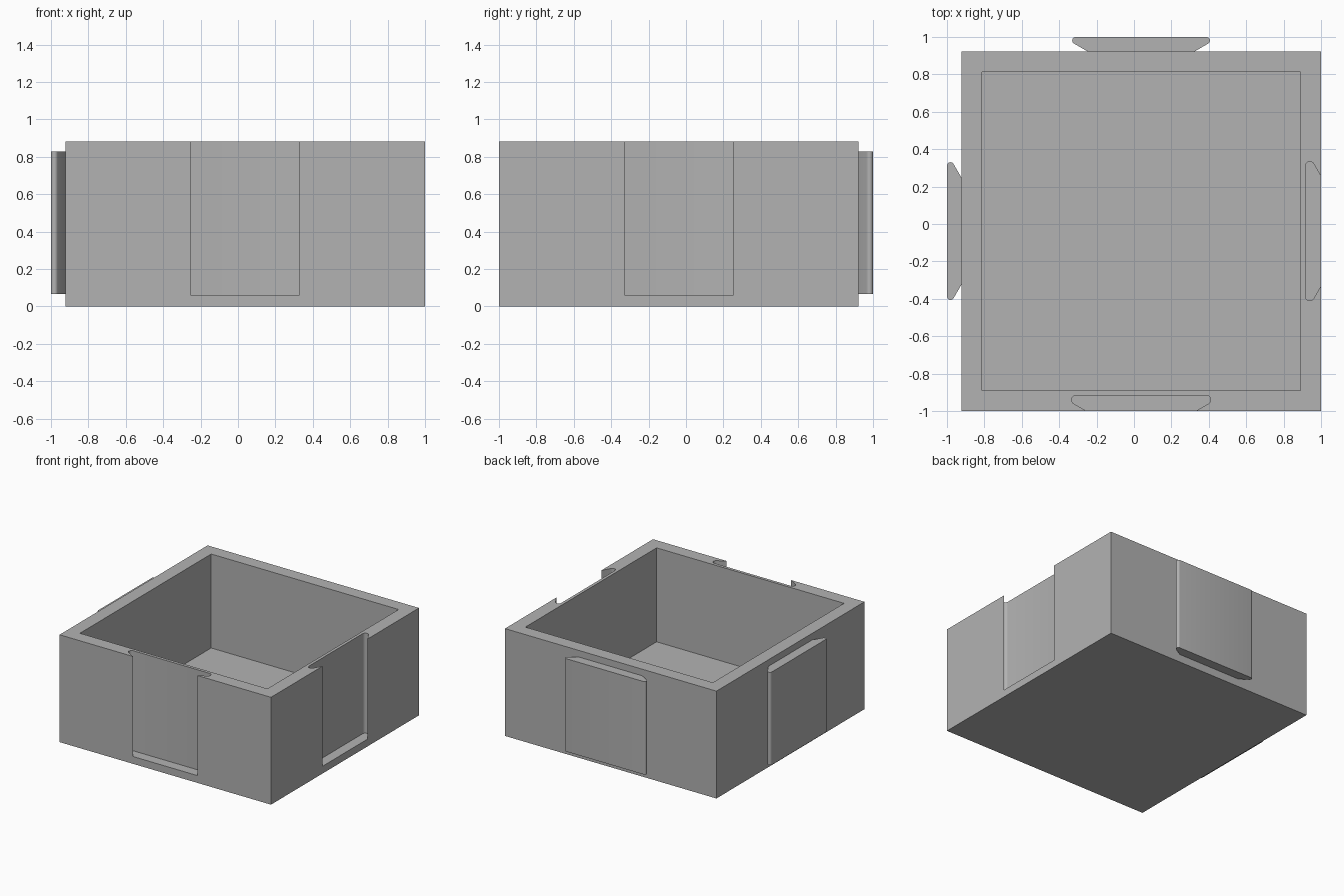
import bpy, bmesh, math
from mathutils import Matrix, Vector

if "Cube" in bpy.data.objects:
    bpy.data.objects.remove(bpy.data.objects["Cube"])

grey = bpy.data.materials.new("light grey")
grey.diffuse_color = (0.448, 0.448, 0.448, 1)
grey.use_nodes = True
grey.node_tree.nodes["Principled BSDF"].inputs["Base Color"].default_value = grey.diffuse_color

HEIGHT = 0.882


def add_object(name, bm):
    bmesh.ops.recalc_face_normals(bm, faces=bm.faces[:])
    mesh = bpy.data.meshes.new(name)
    bm.to_mesh(mesh)
    bm.free()
    mesh.materials.append(grey)
    obj = bpy.data.objects.new(name, mesh)
    bpy.context.collection.objects.link(obj)
    return obj


def block(name, lo, hi):
    lo, hi = Vector(lo), Vector(hi)
    bm = bmesh.new()
    bmesh.ops.create_cube(bm, size=1, matrix=Matrix.Translation((lo + hi) / 2)
                          @ Matrix.Diagonal((*(hi - lo), 1)))
    return add_object(name, bm)


def dovetail(name, half, depth, r, root, z0, z1, at, turn):
    """Upright prism that widens along local +y at 60 degrees, with round corners."""
    cx = half + math.sqrt(3) * (depth - r) - 2 * r   # centre of the round corner
    side = [(half, -root), (half, 0)]
    for i in range(9):
        a = math.radians(-60 + 150 * i / 8)
        side.append((cx + r * math.cos(a), depth - r + r * math.sin(a)))
    outline = side + [(-x, y) for x, y in reversed(side)]
    bm = bmesh.new()
    face = bm.faces.new([bm.verts.new((x, y, z0)) for x, y in outline])
    top = bmesh.ops.extrude_face_region(bm, geom=[face])["geom"]
    bmesh.ops.translate(bm, vec=(0, 0, z1 - z0),
                        verts=[v for v in top if isinstance(v, bmesh.types.BMVert)])
    bm.transform(Matrix.Translation((*at, 0)) @ Matrix.Rotation(turn, 4, 'Z'))
    return add_object(name, bm)


def activate(obj):
    bpy.ops.object.select_all(action='DESELECT')
    obj.select_set(True)
    bpy.context.view_layer.objects.active = obj


# Open box
body = block("box_body", (-0.922, -1, 0), (1, 0.922, HEIGHT))

# Cavity and the two dovetail slots, open at the top
cutters = [
    block("cavity_cutter", (-0.813, -0.891, 0.11), (0.891, 0.813, 1.1)),
    dovetail("front_slot_cutter", 0.292, 0.084, 0.024, 0.05, 0.06, 1.1,
             (0.038, -1), 0),
    dovetail("right_slot_cutter", 0.292, 0.084, 0.024, 0.05, 0.06, 1.1,
             (1, -0.038), math.pi / 2),
]
activate(body)
for cutter in cutters:
    mod = body.modifiers.new(cutter.name, 'BOOLEAN')
    mod.operation = 'DIFFERENCE'
    mod.solver = 'EXACT'
    mod.object = cutter
    bpy.ops.object.modifier_apply(modifier=mod.name)
for cutter in cutters:
    bpy.data.objects.remove(cutter)

# Matching dovetail tabs on the back and left
tabs = [
    dovetail("back_tab", 0.285, 0.078, 0.019, 0.01, 0.065, 0.828,
             (0.038, 0.922), 0),
    dovetail("left_tab", 0.285, 0.078, 0.019, 0.01, 0.065, 0.828,
             (-0.922, -0.038), math.pi / 2),
]

for obj in [body] + tabs:
    activate(obj)
    bpy.ops.object.shade_smooth_by_angle(angle=math.radians(29))
